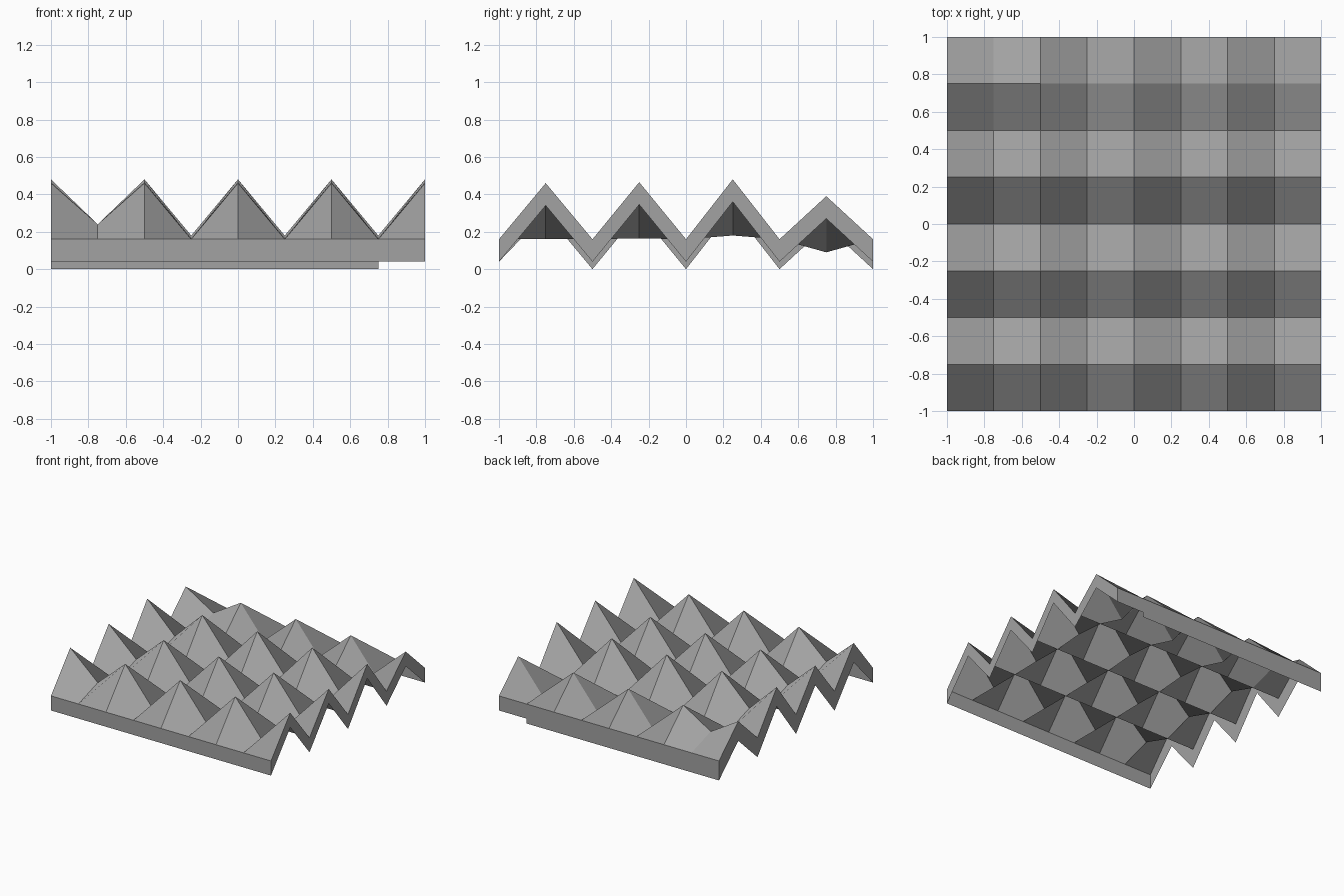
import bpy
import bmesh

cube = bpy.data.objects.get("Cube")
if cube:
    bpy.data.objects.remove(cube, do_unlink=True)

# One plain grey for the whole sheet
grey = bpy.data.materials.new("concrete_grey")
grey.use_nodes = True
colour = (0.36, 0.36, 0.36, 1)
grey.diffuse_color = colour
grey.node_tree.nodes["Principled BSDF"].inputs["Base Color"].default_value = colour

STEP = 0.25
VALLEY = 0.16
RIDGES = [0.46, 0.465, 0.48, 0.39]   # ridge heights from front to back
DROP = 0.30                          # dip between neighbouring peaks
SHALLOW_DIP = 0.24                   # higher dips in the rightmost bay
SKIRT, DEEP_SKIRT = 0.12, 0.16


def point(i, j):
    """Folded sheet corner at column i and row j."""
    if j % 2 == 0:
        z = VALLEY
    elif i % 2 == 0:
        z = RIDGES[j // 2]
    else:
        z = SHALLOW_DIP if i == 1 else RIDGES[j // 2] - DROP
    return (-1 + i * STEP, -1 + j * STEP, z)


def make_object(name, bm):
    mesh = bpy.data.meshes.new(name)
    bm.to_mesh(mesh)
    bm.free()
    mesh.materials.append(grey)
    obj = bpy.data.objects.new(name, mesh)
    bpy.context.collection.objects.link(obj)
    return obj


# Folded roof: each cell starts at its peak so it splits from peak to valley
bm = bmesh.new()
grid = {(i, j): bm.verts.new(point(i, j)) for i in range(9) for j in range(9)}
for i in range(8):
    for j in range(8):
        ring = [(i, j), (i + 1, j), (i + 1, j + 1), (i, j + 1)]
        start = next(k for k, (a, b) in enumerate(ring) if a % 2 == 0 and b % 2)
        bm.faces.new([grid[c] for c in ring[start:] + ring[:start]])
make_object("folded_roof", bm)


def skirt(name, corners, depths):
    """Thin band hanging straight down from the sheet's edge."""
    bm = bmesh.new()
    top = [bm.verts.new(point(*c)) for c in corners]
    low = [bm.verts.new((v.co.x, v.co.y, v.co.z - d)) for v, d in zip(top, depths)]
    for k in range(len(top) - 1):
        bm.faces.new([top[k], low[k], low[k + 1], top[k + 1]])
    make_object(name, bm)


# Edge bands, ordered so that they face outward
skirt("front_band", [(0, 0), (8, 0)], [SKIRT] * 2)
skirt("left_band", [(8, j) for j in range(9)], [SKIRT] * 9)
skirt("back_band_short", [(8, 8), (7, 8)], [SKIRT] * 2)
skirt("back_band_deep", [(7, 8), (0, 8)], [DEEP_SKIRT] * 2)
skirt("right_band", [(0, j) for j in range(8, -1, -1)], [DEEP_SKIRT] * 8 + [SKIRT])
